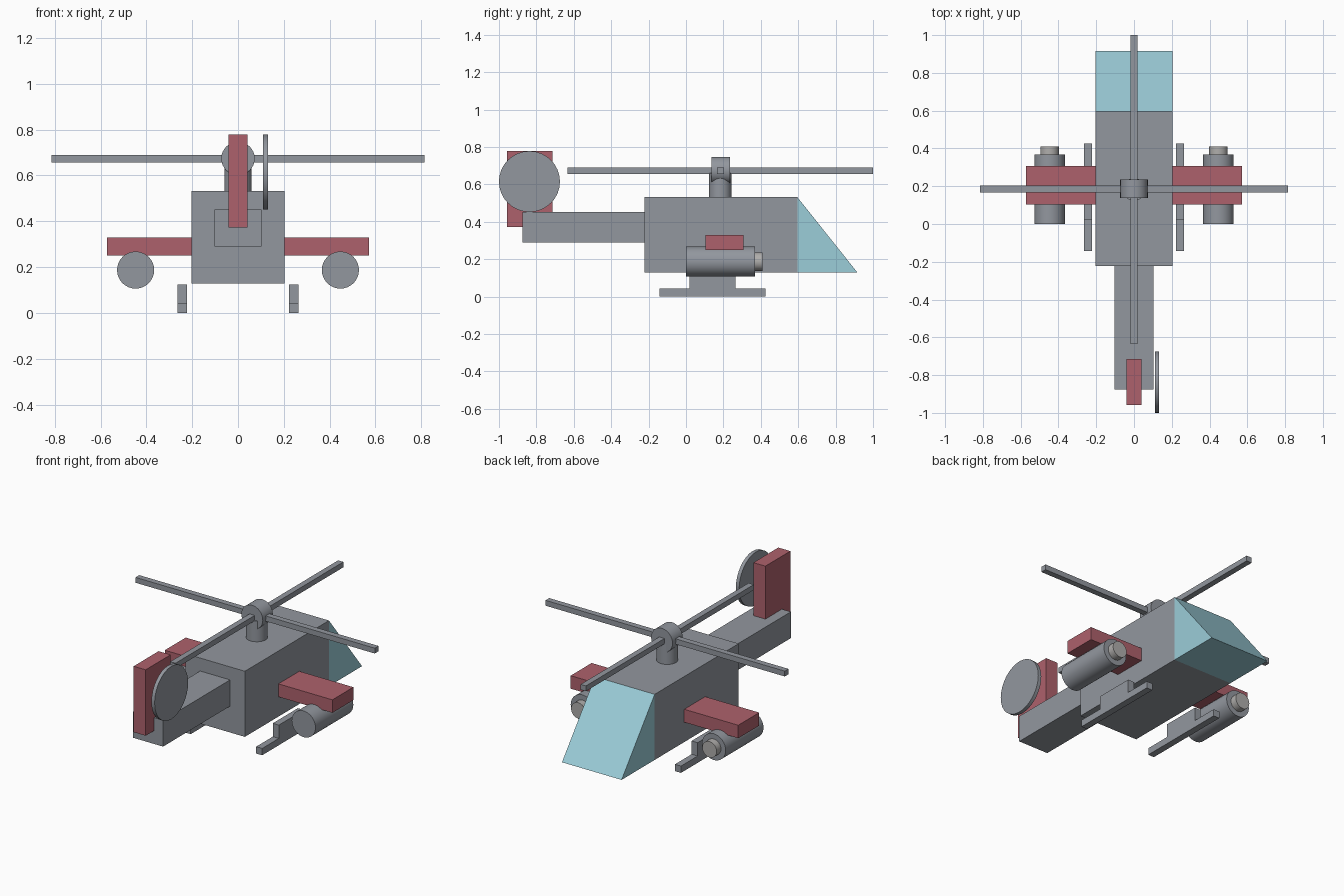
import bpy
import bmesh
from math import pi, radians
from mathutils import Matrix, Vector

old = bpy.data.objects.get("Cube")
if old:
    bpy.data.objects.remove(old, do_unlink=True)


def material(name, rgb):
    m = bpy.data.materials.new(name)
    m.use_nodes = True
    colour = (*rgb, 1)
    m.diffuse_color = colour
    m.node_tree.nodes["Principled BSDF"].inputs["Base Color"].default_value = colour
    return m


grey = material("hull grey", (0.29, 0.31, 0.345))
red = material("dull red", (0.42, 0.12, 0.15))
glass = material("canopy blue", (0.33, 0.61, 0.69))
pale = material("pale metal", (0.43, 0.42, 0.41))


def finish(name, bm, mat):
    bmesh.ops.recalc_face_normals(bm, faces=bm.faces)
    mesh = bpy.data.meshes.new(name)
    bm.to_mesh(mesh)
    bm.free()
    mesh.materials.append(mat)
    ob = bpy.data.objects.new(name, mesh)
    bpy.context.collection.objects.link(ob)
    return ob


def box(name, x, y, z, mat):
    """Box from its (low, high) range on each axis."""
    bm = bmesh.new()
    bmesh.ops.create_cube(bm, size=1)
    for v in bm.verts:
        v.co = Vector([(r[0] + r[1]) / 2 + c * (r[1] - r[0])
                       for r, c in zip((x, y, z), v.co)])
    return finish(name, bm, mat)


def cylinder(name, centre, radius, length, axis, mat):
    turn = {"X": Matrix.Rotation(pi / 2, 4, "Y"),
            "Y": Matrix.Rotation(pi / 2, 4, "X"),
            "Z": Matrix.Identity(4)}[axis]
    bm = bmesh.new()
    bmesh.ops.create_cone(bm, cap_ends=True, segments=32, radius1=radius,
                          radius2=radius, depth=length,
                          matrix=Matrix.Translation(centre) @ turn)
    ob = finish(name, bm, mat)
    bpy.context.view_layer.objects.active = ob
    bpy.ops.object.select_all(action="DESELECT")
    ob.select_set(True)
    bpy.ops.object.shade_smooth_by_angle(angle=radians(30))
    return ob


# Fuselage and tail
box("fuselage", (-0.203, 0.203), (-0.223, 0.595), (0.128, 0.532), grey)
box("tail_boom", (-0.102, 0.102), (-0.875, -0.223), (0.29, 0.452), grey)
box("tail_fin", (-0.041, 0.041), (-0.957, -0.714), (0.372, 0.778), red)
cylinder("tail_rotor", (0.121, -0.837, 0.615), 0.163, 0.022, "X", grey)

# Wedge canopy: triangular side profile extruded across the nose
bm = bmesh.new()
side = bm.faces.new([bm.verts.new((-0.203, y, z)) for y, z in
                     ((0.595, 0.128), (0.917, 0.128), (0.595, 0.532))])
ext = bmesh.ops.extrude_face_region(bm, geom=[side])
bmesh.ops.translate(bm, vec=(0.406, 0, 0),
                    verts=[g for g in ext["geom"] if isinstance(g, bmesh.types.BMVert)])
finish("canopy", bm, glass)

# Main rotor
cylinder("rotor_mast", (0, 0.183, 0.59), 0.06, 0.14, "Z", grey)
cylinder("rotor_hub", (0, 0.186, 0.674), 0.073, 0.098, "Y", grey)
box("rotor_blade_across", (-0.815, 0.815), (0.167, 0.203), (0.656, 0.689), grey)
box("rotor_blade_along", (-0.018, 0.018), (-0.634, 1.0), (0.656, 0.689), grey)

# Wings, pods and skids on both sides
for label, s in (("left", 1), ("right", -1)):
    def span(a, b):
        return sorted((s * a, s * b))

    box(label + "_wing", span(0.2, 0.571), (0.103, 0.307), (0.25, 0.33), red)
    cylinder(label + "_pod", (s * 0.447, 0.184, 0.187), 0.081, 0.368, "Y", grey)
    cylinder(label + "_pod_tip", (s * 0.447, 0.375, 0.187), 0.049, 0.07, "Y", pale)
    box(label + "_skid_rail", span(0.223, 0.264), (-0.142, 0.426), (0, 0.042), grey)
    box(label + "_skid_strut", span(0.223, 0.264), (0.02, 0.264), (0.042, 0.124), grey)
